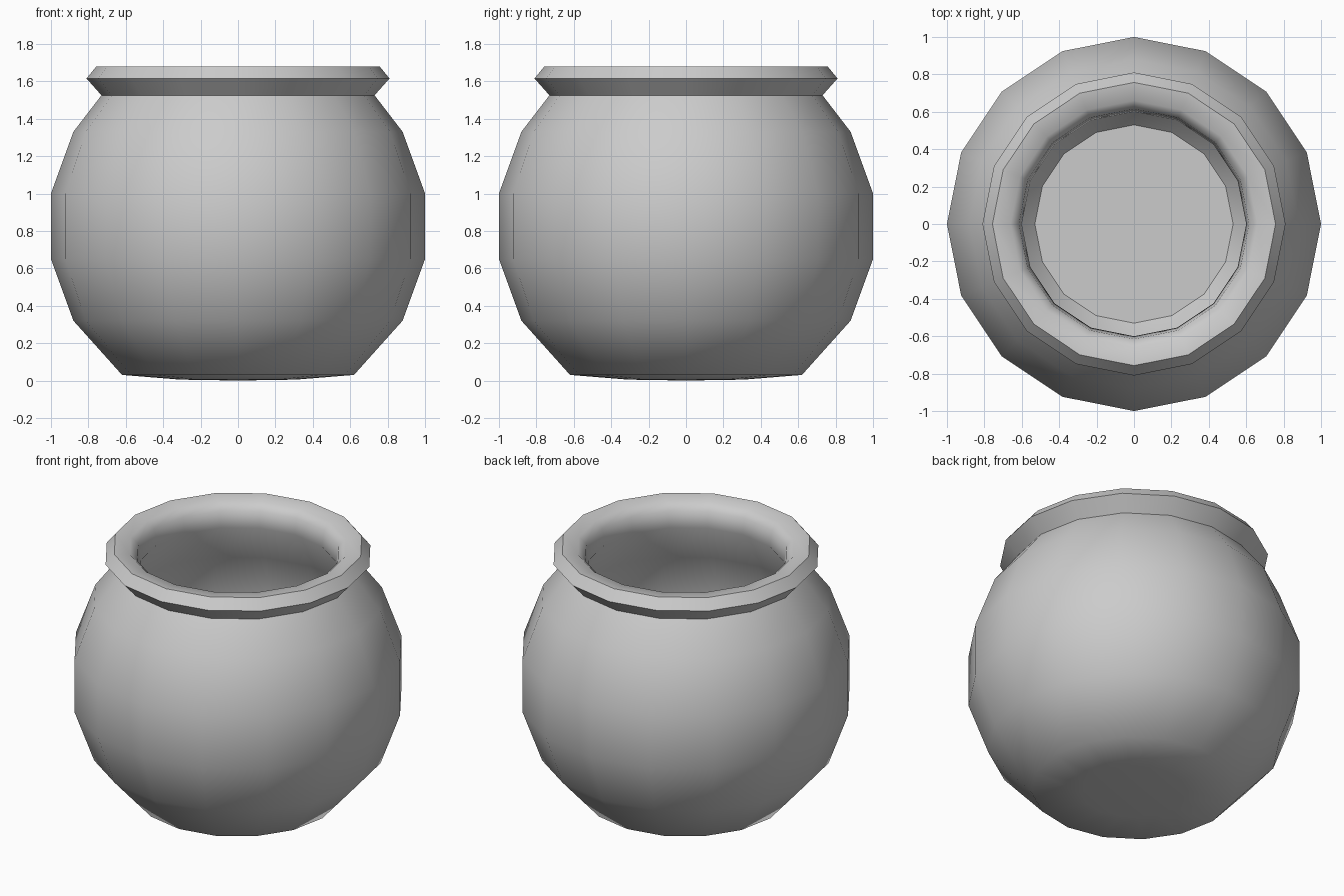
import bpy, bmesh
from math import cos, sin, pi, radians

if "Cube" in bpy.data.objects:
    bpy.data.objects.remove(bpy.data.objects["Cube"])

SIDES = 16

# Profile (radius, height): outer base, belly, lip, throat, inner wall, inner floor
profile = [
    (0.31, 0.005), (0.62, 0.03), (0.88, 0.32), (1.0, 0.65), (1.0, 1.0),
    (0.88, 1.33), (0.73, 1.525),                      # outer belly to neck
    (0.81, 1.615), (0.757, 1.68),                     # flared lip
    (0.66, 1.67), (0.615, 1.625), (0.60, 1.52),       # rounded throat
    (0.76, 1.25), (0.86, 0.97), (0.86, 0.68), (0.76, 0.40), (0.53, 0.14),
]

bm = bmesh.new()
rings = [[bm.verts.new((r * cos(2 * pi * i / SIDES), r * sin(2 * pi * i / SIDES), z))
          for i in range(SIDES)] for r, z in profile]

# Walls
for a, b in zip(rings, rings[1:]):
    for i in range(SIDES):
        j = (i + 1) % SIDES
        bm.faces.new((a[i], a[j], b[j], b[i]))

# Underside fan and flat inner floor
centre = bm.verts.new((0, 0, 0))
for i in range(SIDES):
    bm.faces.new((centre, rings[0][(i + 1) % SIDES], rings[0][i]))
bm.faces.new(rings[-1])
bmesh.ops.recalc_face_normals(bm, faces=bm.faces)

mesh = bpy.data.meshes.new("pot")
bm.to_mesh(mesh)
bm.free()
pot = bpy.data.objects.new("pot", mesh)
bpy.context.collection.objects.link(pot)

# Smooth body with crisp lip and floor edges
bpy.context.view_layer.objects.active = pot
pot.select_set(True)
bpy.ops.object.shade_smooth_by_angle(angle=radians(47))
